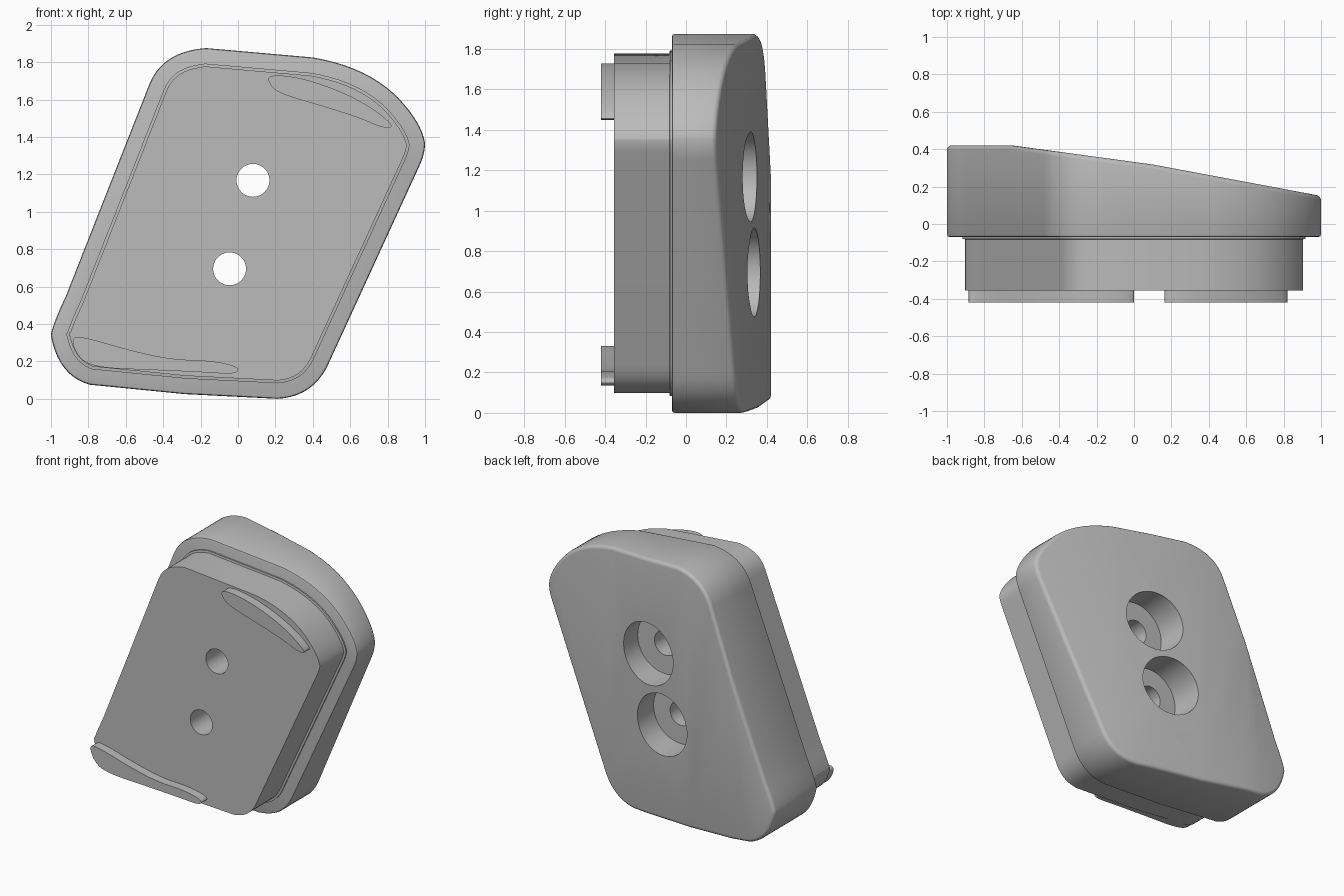
import bpy, bmesh, math
from mathutils import Vector

cube = bpy.data.objects.get("Cube")
if cube:
    bpy.data.objects.remove(cube, do_unlink=True)

grey = bpy.data.materials.new("plain grey")
grey.use_nodes = True
grey.diffuse_color = (0.5, 0.5, 0.5, 1)
grey.node_tree.nodes["Principled BSDF"].inputs["Base Color"].default_value = (0.5, 0.5, 0.5, 1)


def rounded_outline(corners, steps=10):
    """Closed outline from corners given as start, control, end."""
    pts = []
    for a, b, c in corners:
        a, b, c = Vector(a), Vector(b), Vector(c)
        for i in range(steps + 1):
            t = i / steps
            p = a * (1 - t) ** 2 + b * 2 * t * (1 - t) + c * t * t
            if not pts or (p - pts[-1]).length > 1e-4:
                pts.append(p)
    return pts


def chaikin(points, rounds=2):
    pts = [Vector(p) for p in points]
    for _ in range(rounds):
        pts = [q for a, b in zip(pts, pts[1:] + pts[:1])
               for q in (a * 0.75 + b * 0.25, a * 0.25 + b * 0.75)]
    return pts


def inset(pts, d):
    """Clockwise outline moved inwards by d."""
    out = []
    for i, p in enumerate(pts):
        t = (pts[(i + 1) % len(pts)] - pts[i - 1]).normalized()
        out.append(p + Vector((t.y, -t.x)) * d)
    return out


def loft(rings):
    """Capped solid through rings given as (outline, y)."""
    bm = bmesh.new()
    loops = [[bm.verts.new((p.x, y, p.y)) for p in pts] for pts, y in rings]
    n = len(loops[0])
    for a, b in zip(loops, loops[1:]):
        for i in range(n):
            j = (i + 1) % n
            bm.faces.new((a[i], a[j], b[j], b[i]))
    bm.faces.new(loops[0])
    bm.faces.new(loops[-1])
    bmesh.ops.recalc_face_normals(bm, faces=bm.faces)
    return bm


def make_object(name, bm):
    bmesh.ops.recalc_face_normals(bm, faces=bm.faces)
    mesh = bpy.data.meshes.new(name)
    bm.to_mesh(mesh)
    bm.free()
    mesh.materials.append(grey)
    obj = bpy.data.objects.new(name, mesh)
    bpy.context.collection.objects.link(obj)
    return obj


def activate(obj):
    bpy.ops.object.select_all(action='DESELECT')
    obj.select_set(True)
    bpy.context.view_layer.objects.active = obj


outline = rounded_outline([
    ((-0.92, 0.55), (-0.473, 1.685), (-0.473, 1.685)),
    ((-0.473, 1.685), (-0.40, 1.86), (-0.17, 1.875)),
    ((0.40, 1.825), (0.70, 1.775), (0.865, 1.60)),
    ((0.865, 1.60), (0.985, 1.47), (1.0, 1.365)),
    ((1.0, 1.365), (1.0, 1.31), (0.97, 1.245)),
    ((0.49, 0.20), (0.41, 0.01), (0.21, 0.0)),
    ((-0.285, 0.025), (-0.285, 0.025), (-0.285, 0.025)),
    ((-0.79, 0.075), (-0.96, 0.12), (-1.0, 0.337)),
    ((-1.0, 0.337), (-1.0, 0.38), (-0.92, 0.55)),
])
if (outline[0] - outline[-1]).length < 1e-4:
    outline.pop()

# Thick body, its back trimmed to a flat strip and two sloping planes
bm = loft([(inset(outline, 0.015), -0.07), (inset(outline, 0.004), -0.066),
           (outline, -0.055), (outline, 0.6)])
back = [(-2, 0.42), (-0.65, 0.42), (0.1, 0.318), (1, 0.15)]
for (x0, y0), (x1, y1) in zip(back, back[1:]):
    normal = Vector((y0 - y1, x1 - x0, 0)).normalized()
    cut = bmesh.ops.bisect_plane(bm, geom=bm.verts[:] + bm.edges[:] + bm.faces[:],
                                 plane_co=(x0, y0, 0), plane_no=normal, clear_outer=True)
    bmesh.ops.holes_fill(bm, edges=[e for e in bm.edges if e.is_boundary], sides=0)
    bmesh.ops.recalc_face_normals(bm, faces=bm.faces)
bmesh.ops.remove_doubles(bm, verts=bm.verts, dist=0.002)
bm.normal_update()
rim = [e for e in bm.edges if len(e.link_faces) == 2 and
       max(f.normal.y for f in e.link_faces) > 0.8 and
       min(f.normal.y for f in e.link_faces) < 0.3]
bmesh.ops.bevel(bm, geom=rim, offset=0.025, segments=4, profile=0.5,
                affect='EDGES', clamp_overlap=True)
body = make_object("body", bm)

# Plinth on the front, with a narrow step where it meets the body
plinth = make_object("plinth", loft([
    (inset(outline, 0.083), -0.06), (inset(outline, 0.083), -0.08),
    (inset(outline, 0.098), -0.082), (inset(outline, 0.098), -0.355)]))

# Two raised curved tabs on the plinth
upper = [(0.15, 1.735), (0.33, 1.72), (0.55, 1.645), (0.72, 1.555), (0.84, 1.455),
         (0.78, 1.445), (0.64, 1.505), (0.45, 1.565), (0.26, 1.62), (0.18, 1.66)]
lower = [(-0.90, 0.335), (-0.80, 0.325), (-0.60, 0.265), (-0.36, 0.21), (-0.14, 0.205),
         (0.01, 0.17), (-0.01, 0.13), (-0.18, 0.142), (-0.48, 0.155), (-0.74, 0.165),
         (-0.85, 0.21)]
tabs = [make_object(name, loft([(chaikin(pts, 3), -0.345), (chaikin(pts, 3), -0.42)]))
        for name, pts in (("upper_tab", upper), ("lower_tab", lower))]


# Screw holes with wide counterbores from the back
def hole_cutter(name, x, z, wide):
    def ring(r):
        return [Vector((x + r * math.sin(a), z + r * math.cos(a)))
                for a in (math.tau * i / 48 for i in range(48))]
    cutter = make_object(name, loft([(ring(0.088), -0.6), (ring(0.088), 0.12),
                                     (ring(wide), 0.12), (ring(wide), 0.7)]))
    cutter.hide_render = True
    return cutter


cutters = [hole_cutter("upper_hole_cutter", 0.08, 1.168, 0.222),
           hole_cutter("lower_hole_cutter", -0.045, 0.695, 0.22)]
for obj in (body, plinth):
    activate(obj)
    for cutter in cutters:
        mod = obj.modifiers.new("hole", 'BOOLEAN')
        mod.operation = 'DIFFERENCE'
        mod.solver = 'EXACT'
        mod.object = cutter
        bpy.ops.object.modifier_apply(modifier=mod.name)
for cutter in cutters:
    bpy.data.objects.remove(cutter, do_unlink=True)

for obj in [body, plinth] + tabs:
    activate(obj)
    bpy.ops.object.shade_smooth_by_angle(angle=math.radians(30))
